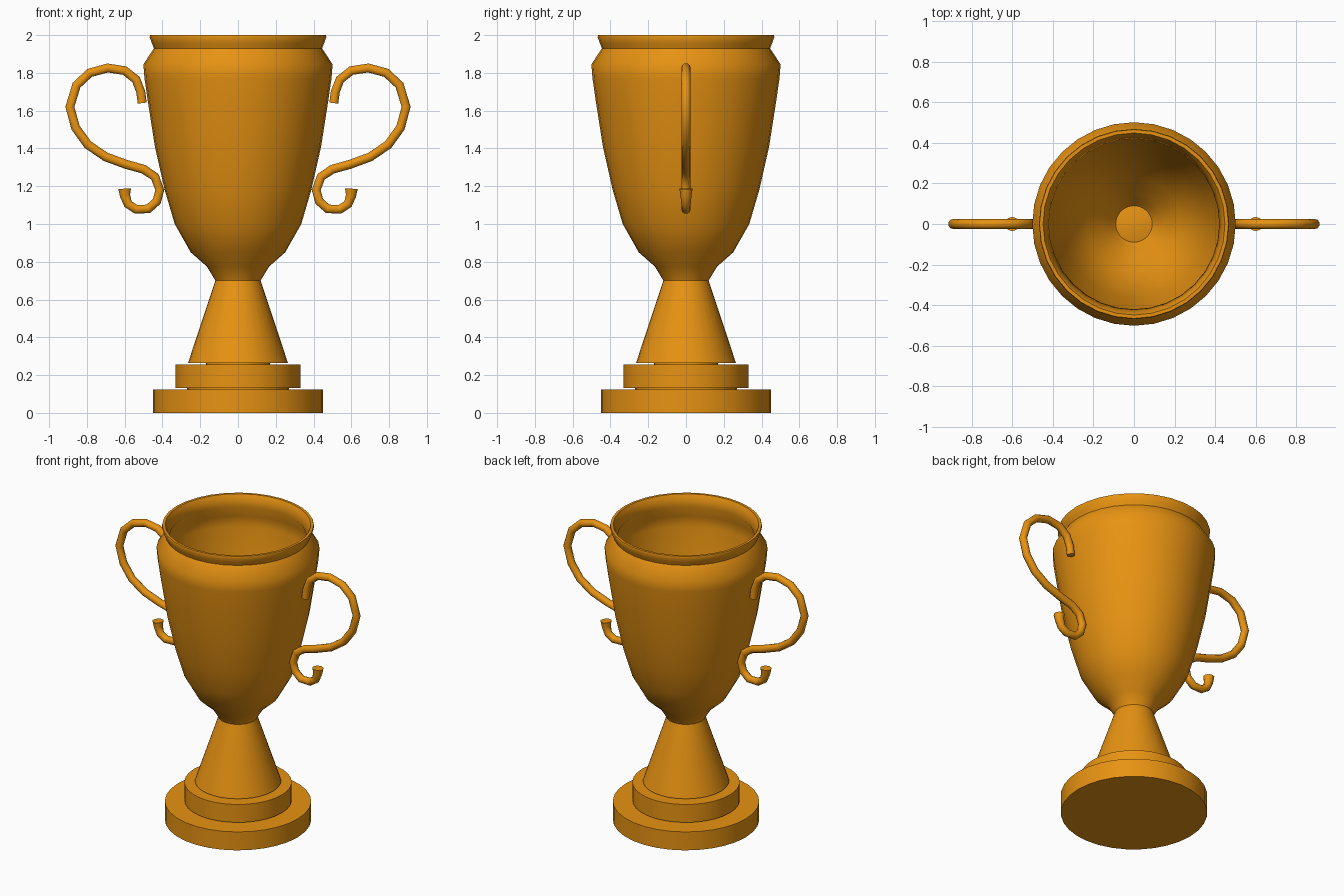
import bpy, bmesh, math

if "Cube" in bpy.data.objects:
    bpy.data.objects.remove(bpy.data.objects["Cube"])

gold = bpy.data.materials.new("gold")
gold.diffuse_color = (0.8, 0.29, 0.006, 1)
gold.use_nodes = True
gold.node_tree.nodes["Principled BSDF"].inputs["Base Color"].default_value = gold.diffuse_color


def lathe(name, profile, sides=32, angle=35):
    """Spin an (r, z) profile around the z axis; r = 0 points become poles."""
    bm = bmesh.new()
    rings = []
    for r, z in profile:
        if r == 0:
            rings.append([bm.verts.new((0, 0, z))] * sides)
        else:
            rings.append([bm.verts.new((r * math.cos(2 * math.pi * i / sides),
                                        r * math.sin(2 * math.pi * i / sides), z))
                          for i in range(sides)])
    for a, b in zip(rings, rings[1:]):
        for i in range(sides):
            j = (i + 1) % sides
            bm.faces.new(list(dict.fromkeys((a[i], a[j], b[j], b[i]))))
    bmesh.ops.recalc_face_normals(bm, faces=bm.faces)
    me = bpy.data.meshes.new(name)
    bm.to_mesh(me)
    bm.free()
    me.materials.append(gold)
    ob = bpy.data.objects.new(name, me)
    bpy.context.collection.objects.link(ob)
    bpy.ops.object.select_all(action='DESELECT')
    bpy.context.view_layer.objects.active = ob
    ob.select_set(True)
    bpy.ops.object.shade_smooth_by_angle(angle=math.radians(angle))
    return ob


# Two-step base with narrow joints between the steps
lathe("base", [(0, 0), (0.45, 0), (0.45, 0.125), (0.27, 0.125), (0.27, 0.133),
               (0.33, 0.133), (0.33, 0.255), (0.17, 0.255), (0.17, 0.27), (0, 0.27)])

# Flared stem
lathe("stem", [(0, 0.263), (0.265, 0.263), (0.12, 0.70), (0, 0.70)])

# Bowl: outer wall, rolled lip, then the inner wall down to a small pit
lathe("bowl", [(0.115, 0.69), (0.122, 0.705), (0.165, 0.775), (0.25, 0.85), (0.335, 1.0),
               (0.388, 1.18), (0.44, 1.41), (0.476, 1.64), (0.495, 1.77), (0.501, 1.845),
               (0.445, 1.93), (0.455, 1.955), (0.468, 1.99), (0.465, 2.0), (0.448, 2.0),
               (0.438, 1.98), (0.42, 1.925), (0.47, 1.84), (0.466, 1.77), (0.449, 1.64),
               (0.413, 1.41), (0.361, 1.18), (0.31, 1.02), (0.23, 0.885), (0.15, 0.80),
               (0.115, 0.75), (0.09, 0.72), (0, 0.74)], angle=50)

# Scrolled handles, the tail of each flaring at its tip
path = [(0.507, 1.64), (0.515, 1.70), (0.54, 1.765), (0.60, 1.812), (0.69, 1.826),
        (0.785, 1.80), (0.855, 1.735), (0.89, 1.62), (0.86, 1.51), (0.795, 1.42),
        (0.70, 1.355), (0.59, 1.315), (0.50, 1.29), (0.44, 1.25), (0.414, 1.18),
        (0.43, 1.12), (0.475, 1.08), (0.54, 1.078), (0.582, 1.105), (0.598, 1.15),
        (0.60, 1.187)]
for side, sx in (("left", -1), ("right", 1)):
    cu = bpy.data.curves.new(side + "_handle", 'CURVE')
    cu.dimensions = '3D'
    cu.bevel_depth = 0.025
    cu.bevel_resolution = 3
    cu.use_fill_caps = True
    sp = cu.splines.new('POLY')
    sp.points.add(len(path) - 1)
    for p, (x, z) in zip(sp.points, path):
        p.co = (sx * x, 0, z, 1)
    sp.points[-2].radius = 1.15
    sp.points[-1].radius = 1.4
    sp.use_smooth = True
    cu.materials.append(gold)
    bpy.context.collection.objects.link(bpy.data.objects.new(side + "_handle", cu))
